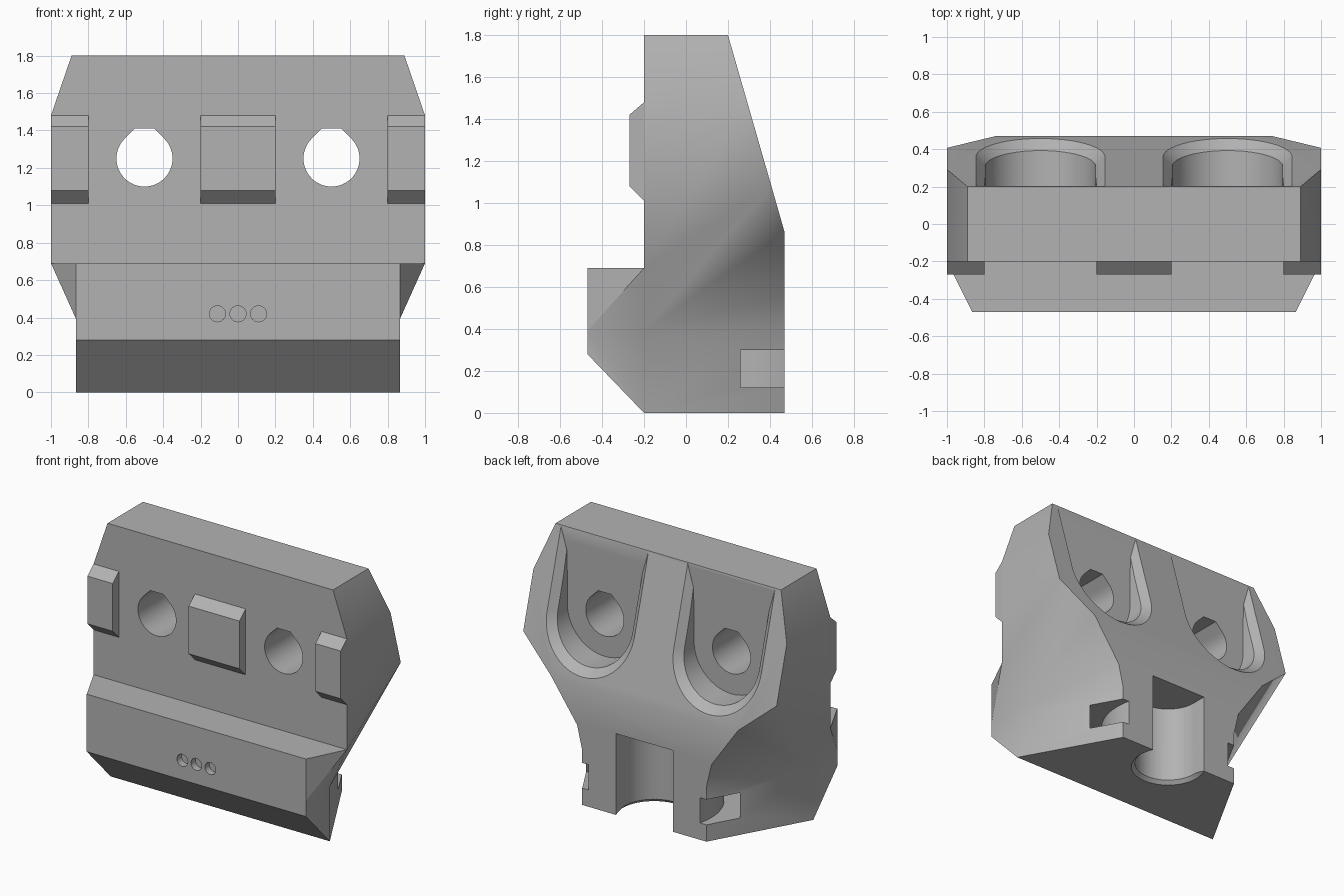
import bpy, bmesh
from math import radians, cos, sin

if "Cube" in bpy.data.objects:
    bpy.data.objects.remove(bpy.data.objects["Cube"])

grey = bpy.data.materials.new("plain grey")
grey.use_nodes = True
colour = (0.45, 0.45, 0.45, 1)
grey.diffuse_color = colour
grey.node_tree.nodes["Principled BSDF"].inputs["Base Color"].default_value = colour


def make(name, verts, faces):
    bm = bmesh.new()
    vs = [bm.verts.new(v) for v in verts]
    for f in faces:
        bm.faces.new([vs[i] for i in f])
    bmesh.ops.recalc_face_normals(bm, faces=bm.faces)
    me = bpy.data.meshes.new(name)
    bm.to_mesh(me)
    bm.free()
    me.materials.append(grey)
    ob = bpy.data.objects.new(name, me)
    bpy.context.collection.objects.link(ob)
    return ob


def loft(name, rings):
    # Closed skin through rings of equal length
    n = len(rings[0])
    faces = [list(range(n)), [n * (len(rings) - 1) + i for i in range(n)]]
    for r in range(len(rings) - 1):
        for i in range(n):
            j = (i + 1) % n
            faces.append([r * n + i, r * n + j, r * n + n + j, r * n + n + i])
    return make(name, [p for ring in rings for p in ring], faces)


def arc(radius, start, end, steps):
    angles = [radians(start + (end - start) * i / steps) for i in range(steps + 1)]
    return [(radius * cos(a), radius * sin(a)) for a in angles]


def cut(target, cutter):
    mod = target.modifiers.new("cut", "BOOLEAN")
    mod.operation, mod.solver, mod.object = "DIFFERENCE", "EXACT", cutter
    bpy.context.view_layer.objects.active = target
    bpy.ops.object.modifier_apply(modifier=mod.name)
    bpy.data.objects.remove(cutter)


# Main body: corner points of one half, mirrored
half = dict(
    a=(.865, -.2, 0), b=(.865, -.47, .28), c=(.865, -.47, .39), d=(.865, -.47, .69),
    e=(1, -.2, .69), f=(1, -.2, 1.48), g=(.89, -.2, 1.8), h=(.89, .2, 1.8),
    i=(1, .292, 1.48), j=(1, .407, 1.08), k=(.74, .47, .86), l=(.53, .47, .56),
    m=(.49, .47, .39), n=(.49, .47, 0), o=(.865, -.2, .39))
keys = list(half)
count = len(keys)
verts = list(half.values()) + [(-x, y, z) for x, y, z in half.values()]
faces = []
for side in "aocb ced coe ejif fihg anmo oml olk okj oje".split():
    idx = [keys.index(s) for s in side]
    faces += [idx, [q + count for q in reversed(idx)]]
for chain in "an ab bcd de efg gh hijk klmn".split():
    idx = [keys.index(s) for s in chain]
    faces.append(idx + [q + count for q in reversed(idx)])
body = make("body", verts, faces)


# Chamfered U pockets in the sloping back
def slope(z):
    return .2 + (1.8 - z) * .287


FLOOR, HOLE_Z = .202, 1.25


def pocket(cx):
    outline = [(-1, 0, z) for z in (1.85, 1.78, 1.7, 1.634, 1.45)]
    outline += [(x, z, HOLE_Z) for x, z in arc(1, 180, 360, 32)]
    outline += [(1, 0, z) for z in (1.45, 1.634, 1.7, 1.78, 1.85)]
    rings = [[], [], [], []]
    for ux, uz, z0 in outline:
        surface = slope(z0 + .32 * uz)
        depth = max(-.05, FLOOR - surface)
        r = .345 + depth
        z = z0 + r * uz
        inner = max(slope(z) - .05, FLOOR + .0005)
        rings[0].append((cx + r * ux, FLOOR, z))
        rings[1].append((cx + r * ux, inner, z))
        z = z0 + .345 * uz
        rings[2].append((cx + .345 * ux, max(slope(z), inner + .0005), z))
        z = z0 + .445 * uz
        rings[3].append((cx + .445 * ux, max(slope(z), inner) + .1, z))
    return loft("pocket_cutter", rings)


# Bolt holes with a flat-topped relief
def bolt_hole(cx):
    shape = arc(.15, 135, 405, 36) + [(.052, .16), (-.052, .16)]
    return loft("hole_cutter", [[(cx + x, y, HOLE_Z + z) for x, z in shape] for y in (-.6, .6)])


for cx in (-.5, .5):
    cut(body, pocket(cx))
    cut(body, bolt_hole(cx))

# Upright round-ended slot, open at the back and bottom
SLOT_Y = .36
slot = [(x, SLOT_Y + y) for x, y in arc(.225, 180, 360, 32)] + [(.225, .7), (-.225, .7)]
cut(body, loft("slot_cutter", [[(x, y, z) for x, y in slot] for z in (-.1, .58)]))
cut(body, loft("rim_cutter", [[(x, SLOT_Y + y, z) for x, y in arc(r, 0, 352.5, 47)]
                              for r, z in ((.28, -.03), (.22, .03))]))

# Curved strap channel around the slot
band = arc(.616, 150, 390, 48) + arc(.453, 390, 150, 48)
cut(body, loft("strap_cutter", [[(x, SLOT_Y + y, z) for x, y in band] for z in (.12, .3)]))

# Three small round sockets in the front lip
for cx in (-.11, 0, .11):
    cut(body, loft("socket_cutter", [[(cx + x, y, .42 + z) for x, z in arc(.043, 0, 345, 23)]
                                     for y in (-.6, -.42)]))

# Bevelled locating lugs on the front
lug = [(-.19, 1.01), (-.2, 1.01), (-.27, 1.08), (-.27, 1.42), (-.2, 1.48), (-.19, 1.48)]
for name, x0, x1 in (("right_lug", -1, -.8), ("middle_lug", -.2, .2), ("left_lug", .8, 1)):
    loft(name, [[(x, y, z) for y, z in lug] for x in (x0, x1)])

# Smooth curved walls, keep edges sharp
bpy.ops.object.select_all(action="DESELECT")
body.select_set(True)
bpy.context.view_layer.objects.active = body
bpy.ops.object.shade_smooth_by_angle(angle=radians(30))
